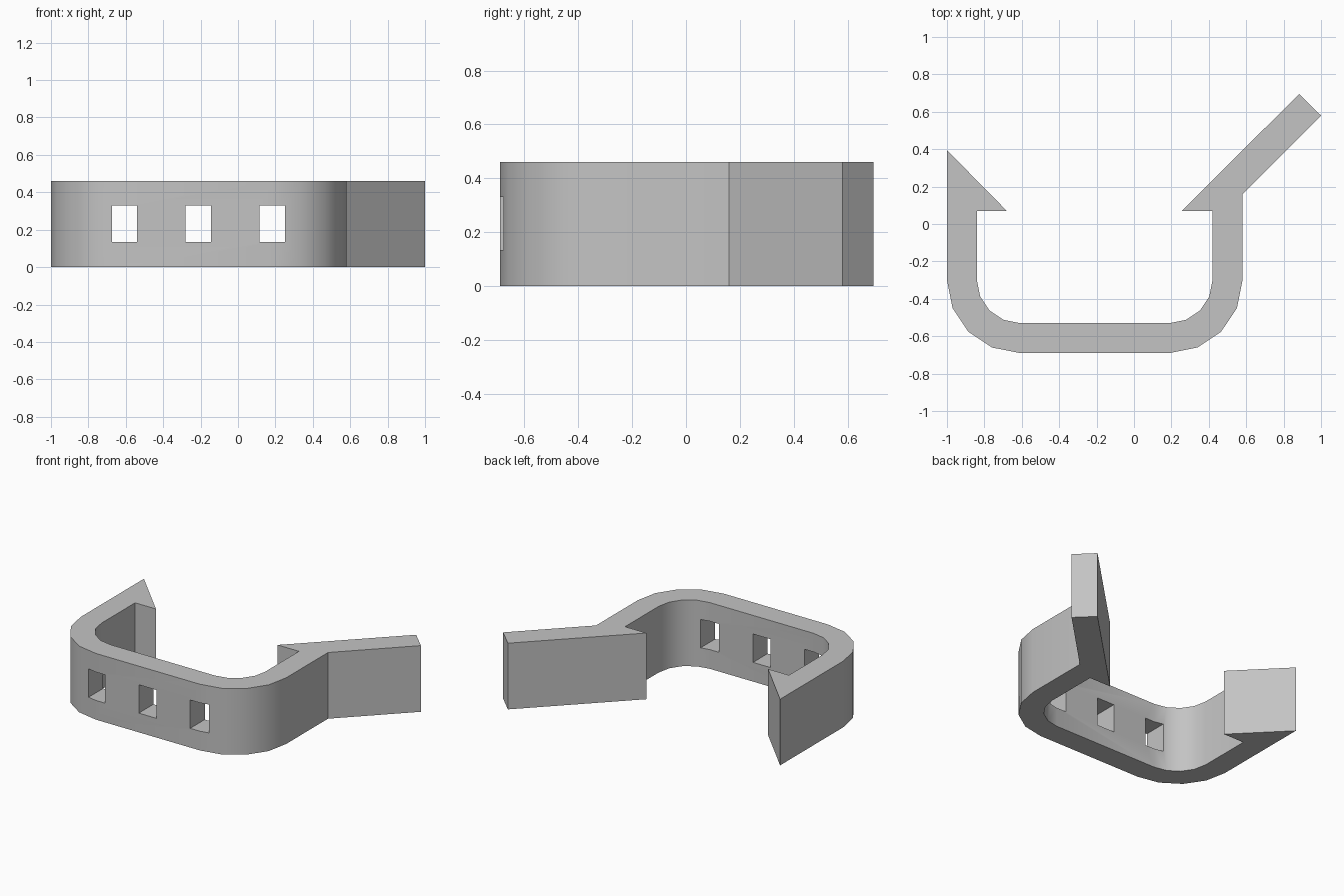
import bpy, bmesh
from math import cos, sin, radians

if "Cube" in bpy.data.objects:
    bpy.data.objects.remove(bpy.data.objects["Cube"], do_unlink=True)

HEIGHT = 0.46
CORNER_Y = -0.30
LEFT_X, RIGHT_X = -0.61, 0.19       # corner centres
OUTER, INNER = 0.39, 0.23           # corner radii

grey = bpy.data.materials.new("plain_grey")
grey.use_nodes = True
colour = (0.55, 0.55, 0.55, 1)
grey.diffuse_color = colour
grey.node_tree.nodes["Principled BSDF"].inputs["Base Color"].default_value = colour


def arc(cx, radius, start, end, steps=4):
    angles = [radians(start + (end - start) * i / steps) for i in range(steps + 1)]
    return [(cx + radius * cos(a), CORNER_Y + radius * sin(a)) for a in angles]


def add_object(name, bm):
    bmesh.ops.recalc_face_normals(bm, faces=bm.faces)
    mesh = bpy.data.meshes.new(name)
    bm.to_mesh(mesh)
    bm.free()
    mesh.materials.append(grey)
    obj = bpy.data.objects.new(name, mesh)
    bpy.context.collection.objects.link(obj)
    return obj


# Clip body: one outline with barbed arm, rounded channel and angled release lever
barb = [(-0.84, 0.07), (-0.68, 0.07), (-1.0, 0.395)]
lever = [(0.58, 0.16), (1.0, 0.58), (0.883, 0.695), (0.255, 0.07), (0.42, 0.07)]
outline = (barb + arc(LEFT_X, OUTER, 180, 270) + arc(RIGHT_X, OUTER, 270, 360) + lever
           + arc(RIGHT_X, INNER, 360, 270) + arc(LEFT_X, INNER, 270, 180))
bm = bmesh.new()
base = bm.faces.new([bm.verts.new((x, y, 0)) for x, y in outline])
top = bmesh.ops.extrude_face_region(bm, geom=[base], use_keep_orig=True)
bmesh.ops.translate(bm, vec=(0, 0, HEIGHT),
                    verts=[v for v in top["geom"] if isinstance(v, bmesh.types.BMVert)])
clip = add_object("clip_body", bm)

# Three rectangular slots through the front wall
bm = bmesh.new()
for x in (-0.607, -0.212, 0.183):
    box = bmesh.ops.create_cube(bm, size=1)["verts"]
    bmesh.ops.scale(bm, vec=(0.135, 0.4, 0.197), verts=box)
    bmesh.ops.translate(bm, vec=(x, -0.61, 0.232), verts=box)
cutter = add_object("slot_cutter", bm)
cutter.hide_render = True

slots = clip.modifiers.new("slots", "BOOLEAN")
slots.operation = "DIFFERENCE"
slots.solver = "EXACT"
slots.object = cutter
bpy.ops.object.select_all(action="DESELECT")
bpy.context.view_layer.objects.active = clip
clip.select_set(True)
bpy.ops.object.modifier_apply(modifier="slots")
bpy.data.objects.remove(cutter, do_unlink=True)

# Smooth rounded corners, crisp edges elsewhere
bpy.ops.object.shade_smooth_by_angle(angle=radians(30))
